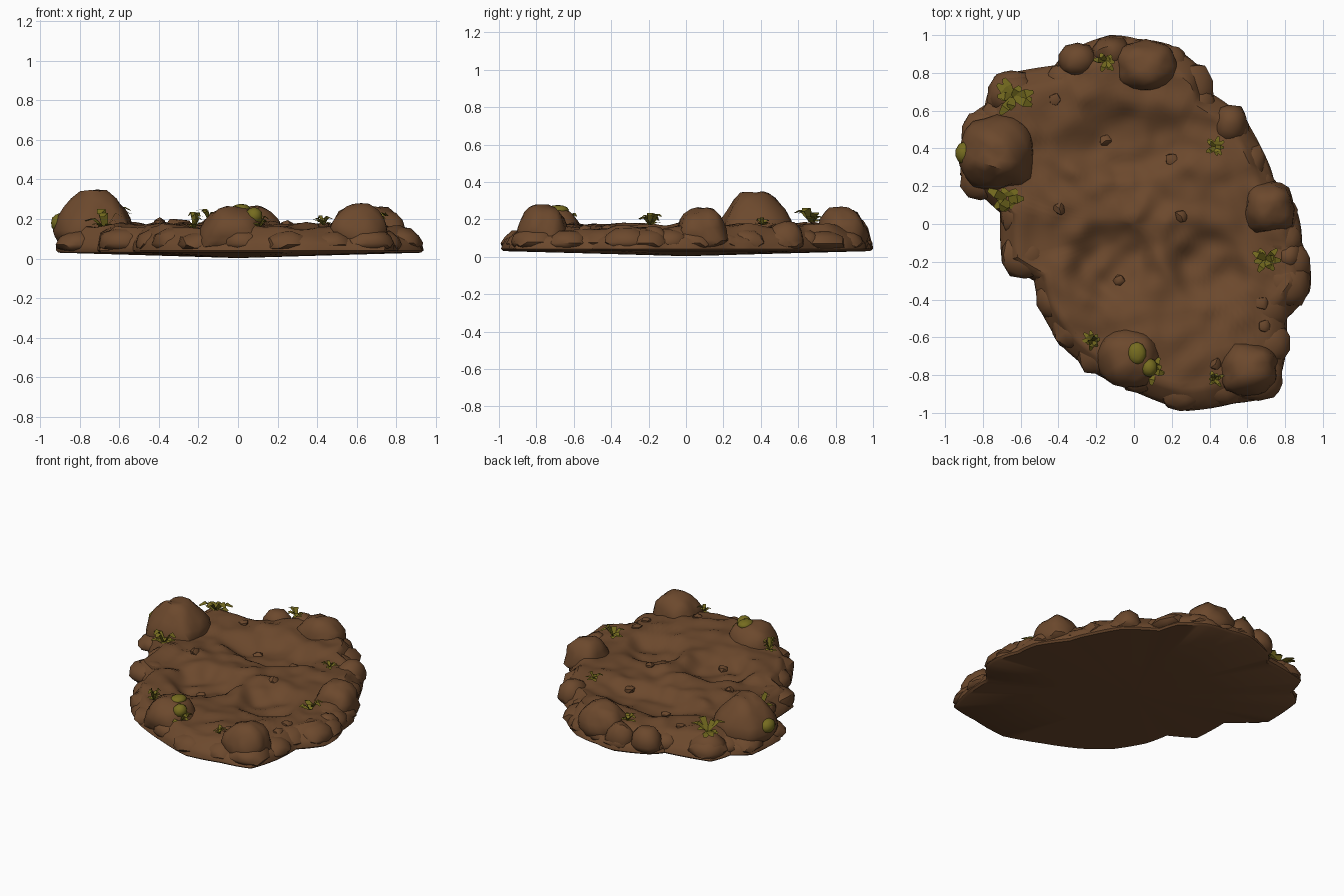
import bpy, bmesh, math, random
from mathutils import Vector, noise

if "Cube" in bpy.data.objects:
    bpy.data.objects.remove(bpy.data.objects["Cube"])

random.seed(4)


def material(name, rgb):
    m = bpy.data.materials.new(name)
    m.diffuse_color = (*rgb, 1)
    m.use_nodes = True
    m.node_tree.nodes["Principled BSDF"].inputs["Base Color"].default_value = m.diffuse_color
    return m


EARTH = material("brown earth", (0.15, 0.066, 0.026))
MOSS = material("moss green", (0.18, 0.15, 0.014))


def finish(bm, name, mat, angle=40):
    bmesh.ops.recalc_face_normals(bm, faces=bm.faces)
    me = bpy.data.meshes.new(name)
    bm.to_mesh(me)
    bm.free()
    me.materials.append(mat)
    ob = bpy.data.objects.new(name, me)
    bpy.context.collection.objects.link(ob)
    if angle:
        bpy.ops.object.select_all(action='DESELECT')
        ob.select_set(True)
        bpy.context.view_layer.objects.active = ob
        bpy.ops.object.shade_smooth_by_angle(angle=math.radians(angle))
    return ob


# Plan outline of the ground slab
OUTLINE = [(-.13, 1.0), (-.34, .92), (-.42, .84), (-.74, .78), (-.79, .63), (-.9, .54),
           (-.92, .26), (-.71, .06), (-.7, -.2), (-.53, -.3), (-.49, -.47), (-.38, -.65),
           (-.21, -.79), (.03, -.9), (.28, -.99), (.53, -.95), (.74, -.91), (.8, -.71),
           (.81, -.5), (.93, -.36), (.935, -.24), (.89, -.1), (.87, .05), (.74, .24),
           (.69, .37), (.58, .57), (.38, .71), (.34, .84), (.19, .95), (.02, .98)]

# Hollows and ridges of the upper surface: x, y, rx, ry, height
RELIEF = [(-.05, .42, .31, .17, -.065), (-.12, -.2, .2, .19, -.06), (.4, -.24, .19, .18, -.06),
          (-.3, .1, .25, .1, .015), (.1, .04, .35, .09, .02), (.14, -.25, .06, .2, .015),
          (-.05, .66, .3, .06, .02), (-.6, .66, .16, .12, .03), (.3, -.65, .3, .15, .015),
          (.45, .35, .2, .2, .01), (-.38, -.4, .1, .2, .015), (0, .86, .3, .1, .03)]


def ground(x, y):
    z = .156 + .02 * noise.noise((x * 5, y * 5, 1)) + .025 * noise.noise((x * 9, y * 9, 4))
    for cx, cy, rx, ry, h in RELIEF:
        q = ((x - cx) / rx) ** 2 + ((y - cy) / ry) ** 2
        z += h * math.exp(-q ** 3 if h < 0 else -q)
    return z


# Ground slab: rings of the outline, from underside to the middle of the top
bm = bmesh.new()
pts = []
n = len(OUTLINE)
for i in range(n):
    a, b = Vector(OUTLINE[i]), Vector(OUTLINE[(i + 1) % n])
    pts += [a.lerp(b, t / 4) * (1 + .006 * math.sin(math.pi * t / 4)) for t in range(4)]
RINGS = [(.5, .017), (.985, .03), (1, .042), (1, .065), (.985, .09), (.955, .112)]
RINGS += [(.91 - .03 * k, None) for k in range(30)]
prev = None
for s, z in RINGS:
    ring = []
    for p in pts:
        w = s
        if z and z > .06:
            w -= .03 * abs(noise.noise((p.x * 9, p.y * 9, z * 20)))
        x, y = p.x * w, p.y * w
        h = ground(x, y) if z is None else z
        if z and z > .06:
            h += .02 * noise.noise((x * 6, y * 6, 8))
        if s == .91:
            h = .4 * .125 + .6 * h
        ring.append(bm.verts.new((x, y, h)))
    if prev:
        for i in range(len(ring)):
            j = (i + 1) % len(ring)
            bm.faces.new((prev[i], prev[j], ring[j], ring[i]))
    else:
        c = bm.verts.new((0, 0, .003))
        for i in range(len(ring)):
            bm.faces.new((c, ring[(i + 1) % len(ring)], ring[i]))
    prev = ring
c = bm.verts.new((0, 0, ground(0, 0)))
for i in range(len(prev)):
    bm.faces.new((c, prev[i], prev[(i + 1) % len(prev)]))
finish(bm, "ground_slab", EARTH)


def rock(name, x, y, rx, ry, top, bottom=.04, sub=3, rough=.15, taper=.12):
    """Rounded, slightly boxy stone fitted exactly to its width, depth and top."""
    bm = bmesh.new()
    bmesh.ops.create_icosphere(bm, subdivisions=sub, radius=1)
    seed = Vector((x * 7, y * 7, 3))
    mid = bottom + (top - bottom) * .35
    for v in bm.verts:
        d = v.co.normalized()
        k = sum(abs(q) ** 2.6 for q in d) ** (-1 / 2.6)
        v.co = d * k * (1 + rough * noise.noise(d * 1.8 + seed))
        v.co.xy *= 1 - taper * max(v.co.z, 0)
    lo = [min(v.co[a] for v in bm.verts) for a in range(3)]
    hi = [max(v.co[a] for v in bm.verts) for a in range(3)]
    for v in bm.verts:
        px, py = [2 * (v.co[a] - lo[a]) / (hi[a] - lo[a]) - 1 for a in range(2)]
        z = mid + (v.co.z / hi[2] * (top - mid) if v.co.z > 0 else v.co.z * (mid - bottom))
        v.co = (x + px * rx, y + py * ry, max(z, bottom))
    return finish(bm, name, EARTH)


# Large boulders around the edge
BOULDERS = [(-.735, .38, .2, .2, .35), (.06, .84, .165, .14, .268), (.71, .08, .14, .145, .265),
            (.61, -.77, .15, .14, .28), (-.03, -.71, .17, .155, .265), (-.3, .87, .1, .09, .2),
            (.51, .53, .09, .1, .19), (.82, -.17, .07, .08, .165), (-.12, .91, .1, .08, .2),
            (-.64, .68, .13, .11, .18)]
for i, (x, y, rx, ry, t) in enumerate(BOULDERS):
    rock(f"boulder_{i}", x, y, rx, ry, t, bottom=.03, sub=3 if i < 5 else 2,
         taper=.25 if i == 0 else .12)

# Low broad swellings that make the lumpy rim
for i in range(n):
    p = Vector(OUTLINE[i])
    r = random.uniform(.1, .13)
    p *= 1 - (r + .003) / p.length
    rock(f"rim_stone_{i}", p.x, p.y, r, r, random.uniform(.135, .165), bottom=.035, sub=2)

# Pebbles on the top
PEBBLES = [(-.15, .44), (.25, .04), (.43, -.74), (.69, -.54), (-.08, -.3), (-.4, .08),
           (.68, -.42), (-.42, .66), (.2, .34)]
for i, (x, y) in enumerate(PEBBLES):
    z = ground(x, y)
    rock(f"pebble_{i}", x, y, .032, .032, z + .025, z - .02, sub=1, rough=.4)


def tuft(name, x, y, z, r, h, blades=10):
    """Fan of broad, bent leaves."""
    bm = bmesh.new()
    for i in range(blades):
        a = i * 2.4 + random.uniform(-.4, .4)
        d, s = Vector((math.cos(a), math.sin(a), 0)), Vector((-math.sin(a), math.cos(a), 0))
        reach, lift = r * random.uniform(.55, 1.15), h * random.uniform(.1, 1)
        root = Vector((x, y, z))
        mid = root + d * reach * .6 + Vector((0, 0, lift))
        tip = root + d * reach + Vector((0, 0, lift * .75))
        w = r * .24
        v = [bm.verts.new(q) for q in (root - s * w * .6, root + s * w * .6,
                                       mid + s * w, mid - s * w,
                                       tip + s * w * .4, tip - s * w * .4)]
        bm.faces.new(v[:4])
        bm.faces.new((v[3], v[2], v[4], v[5]))
    finish(bm, name, MOSS, 0)


TUFTS = [(-.64, .67, .185, .1, .08), (-.67, .13, .15, .1, .1), (-.15, .865, .205, .06, .05),
         (.43, .41, .17, .05, .05), (.7, -.19, .17, .075, .075), (-.22, -.62, .155, .055, .09),
         (.1, -.78, .15, .07, .07), (.43, -.82, .17, .045, .05)]
for i, t in enumerate(TUFTS):
    tuft(f"leaf_tuft_{i}", *t)

# Moss pads clinging to two boulders
PADS = [(.015, -.685, .25, .05, .06, .027), (.08, -.76, .215, .045, .05, .045),
        (-.9, .375, .18, .046, .06, .05)]
for i, (x, y, z, rx, ry, rz) in enumerate(PADS):
    bm = bmesh.new()
    bmesh.ops.create_icosphere(bm, subdivisions=2, radius=1)
    for v in bm.verts:
        v.co = (x + v.co.x * rx, y + v.co.y * ry, z + v.co.z * rz)
    finish(bm, f"moss_pad_{i}", MOSS)
